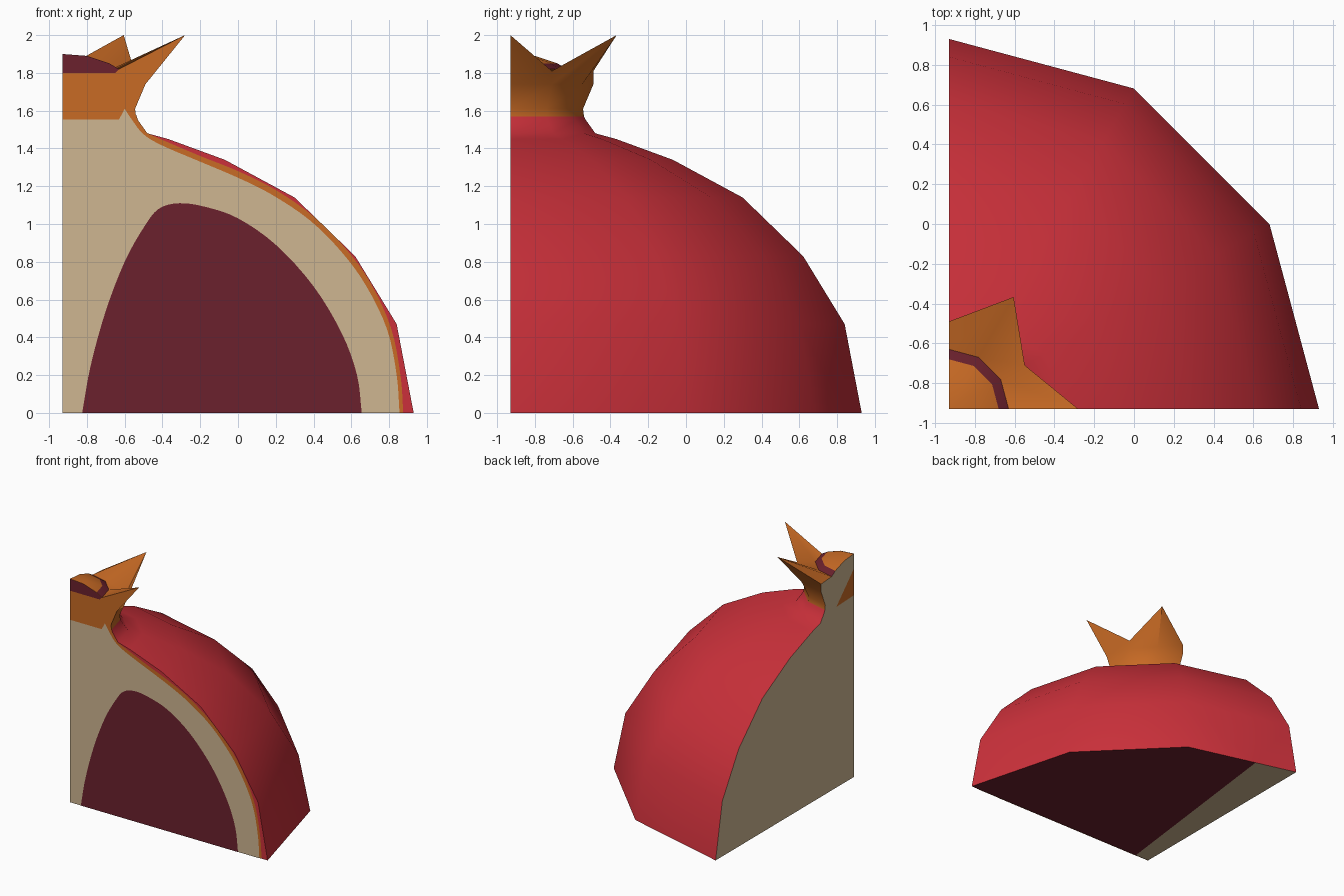
import bpy, bmesh, math
from mathutils import Vector

if "Cube" in bpy.data.objects:
    bpy.data.objects.remove(bpy.data.objects["Cube"])

AX = -0.93                      # the fruit's core stands at x = y = AX
ANGLES = [0, 30, 60, 90]


def material(name, rgb):
    m = bpy.data.materials.new(name)
    m.diffuse_color = (*rgb, 1)
    m.use_nodes = True
    m.node_tree.nodes["Principled BSDF"].inputs["Base Color"].default_value = m.diffuse_color
    return m


RED = material("rind red", (0.60, 0.030, 0.043))
MAROON = material("seed maroon", (0.145, 0.015, 0.026))
ORANGE = material("crown orange", (0.58, 0.145, 0.018))
TAN = material("pith tan", (0.62, 0.465, 0.285))
MATS = [RED, MAROON, ORANGE, TAN]
R, M, O, T = range(4)


def finish(bm, name, smooth=True):
    me = bpy.data.meshes.new(name)
    bm.to_mesh(me)
    bm.free()
    ob = bpy.data.objects.new(name, me)
    bpy.context.collection.objects.link(ob)
    for m in MATS:
        me.materials.append(m)
    if smooth:
        bpy.ops.object.select_all(action='DESELECT')
        ob.select_set(True)
        bpy.context.view_layer.objects.active = ob
        bpy.ops.object.shade_smooth_by_angle(angle=math.radians(40))
    return ob


def polar(bm, r, deg, z):
    a = math.radians(deg)
    return bm.verts.new((AX + r * math.cos(a), AX + r * math.sin(a), z))


def quarter(profiles):
    """Quarter turn; profiles[i] is the (r, z) list at ANGLES[i]. Returns bm and columns."""
    bm = bmesh.new()
    cols = [[polar(bm, r, a, z) for r, z in p] for a, p in zip(ANGLES, profiles)]
    for c, d in zip(cols, cols[1:]):
        for i in range(len(c) - 1):
            bm.faces.new((c[i], d[i], d[i + 1], c[i + 1]))
    return bm, cols


def spline(pts, n=4):
    """Catmull-Rom curve through the points."""
    P = [Vector(p) for p in pts]
    P = [P[0] * 2 - P[1]] + P + [P[-1] * 2 - P[-2]]
    out = []
    for a, b, c, d in zip(P, P[1:], P[2:], P[3:]):
        for k in range(n):
            t = k / n
            out.append(0.5 * (2 * b + (c - a) * t + (2 * a - 5 * b + 4 * c - d) * t * t
                              + (3 * b - a - 3 * c + d) * t ** 3))
    return [tuple(p) for p in out] + [tuple(pts[-1])]


def plate(name, pts, mat, off, left=False):
    """Thin painted area on the front cut (x, z) or the left cut (y, z)."""
    bm = bmesh.new()
    f = bm.faces.new([bm.verts.new((AX - off, u, z) if left else (u, AX - off, z))
                      for u, z in pts])
    f.normal_update()
    if f.normal.dot(Vector((-1, 0, 0) if left else (0, -1, 0))) < 0:
        f.normal_flip()
    f.material_index = mat
    return finish(bm, name, False)


# Fruit wedge: three of twelve sides, flat cuts at front, left and below
BODY = [(1.86, 0), (1.77, 0.47), (1.55, 0.83), (1.23, 1.14), (0.86, 1.34),
        (0.56, 1.45), (0.45, 1.48), (0.40, 1.55), (0.39, 1.57)]
bm, cols = quarter([BODY] * 4)
low, high = polar(bm, 0, 0, 0), polar(bm, 0, 0, 1.57)
bm.faces.new([low] + cols[0] + [high])
bm.faces.new([low] + cols[3] + [high]).material_index = T
bottom = bm.faces.new([low] + [c[0] for c in cols])
bottom.material_index = M
bm.faces.new([high] + [c[-1] for c in cols]).material_index = O
# pith strip along the left edge of the underside
p, q = Vector((-0.80, -0.93, 0)), Vector((-0.58, 0.84, 0))
n = Vector((q.y - p.y, p.x - q.x, 0))
bmesh.ops.bisect_plane(bm, geom=[bottom] + list(bottom.edges) + list(bottom.verts),
                       plane_co=p, plane_no=n)
bmesh.ops.recalc_face_normals(bm, faces=bm.faces)
for f in bm.faces:
    if f.normal.z < -0.99 and (f.calc_center_median() - p).dot(n) < 0:
        f.material_index = T
finish(bm, "fruit_wedge")

# Crown: tips at 0 and 60 degrees, notches between, domed middle
WALL = [(0.39, 1.57), (0.385, 1.61), (0.44, 1.74)]
DOME = [(0.30, 1.82), (0.25, 1.85), (0.13, 1.89)]
TIP, NOTCH = [(0.65, 2.0)], [(0.44, 1.81)]
bm, cols = quarter([WALL + (TIP if a % 60 == 0 else NOTCH) + DOME for a in ANGLES])
for f in bm.faces:
    c = f.calc_center_median()
    r = math.hypot(c.x - AX, c.y - AX)
    f.material_index = M if 0.22 < r < 0.29 else O
low, high = polar(bm, 0, 0, 1.57), polar(bm, 0, 0, 1.90)
for c, d in zip(cols, cols[1:]):
    bm.faces.new((c[-1], d[-1], high)).material_index = O
bm.faces.new([low] + cols[0] + [high]).material_index = O
bm.faces.new([low] + cols[3] + [high]).material_index = T
bm.faces.new([low] + [c[0] for c in cols]).material_index = O
bmesh.ops.recalc_face_normals(bm, faces=bm.faces)
finish(bm, "crown")

# Front cut: orange skin line, pith, seed chamber
SKIN = spline([(0.875, 0), (0.86, 0.2), (0.81, 0.45), (0.70, 0.69), (0.57, 0.87), (0.40, 1.04),
               (0.20, 1.18), (0, 1.28), (-0.20, 1.36), (-0.40, 1.445)])
plate("skin_line", [(AX, 0)] + SKIN + [(-0.48, 1.48), (-0.53, 1.55), (-0.54, 1.58), (AX, 1.58)],
      O, 0.002)
PITH = spline([(0.855, 0), (0.84, 0.2), (0.79, 0.44), (0.68, 0.67), (0.55, 0.85), (0.38, 1.02),
               (0.18, 1.155), (0, 1.245), (-0.20, 1.33), (-0.40, 1.415), (-0.50, 1.475),
               (-0.56, 1.55), (-0.60, 1.61)])
plate("front_pith", [(AX, 0)] + PITH + [(-0.63, 1.553), (AX, 1.553)], T, 0.004)
SEEDS = spline([(-0.825, 0), (-0.78, 0.25), (-0.70, 0.54), (-0.60, 0.80), (-0.50, 0.98),
                (-0.42, 1.08), (-0.31, 1.11), (-0.17, 1.09), (0, 1.03), (0.20, 0.89),
                (0.40, 0.67), (0.55, 0.42), (0.63, 0.2), (0.655, 0)])
plate("seed_chamber", SEEDS, M, 0.006)

# Crown cut: dark middle at the front, orange corner on the left
plate("crown_middle", [(AX, 1.80), (-0.65, 1.80)] + [(AX + r, z) for r, z in DOME] + [(AX, 1.90)],
      M, 0.003)
plate("crown_left_corner", [(AX, 1.55), (AX + 0.24, 1.54), (AX, 1.78)], O, 0.003, left=True)
